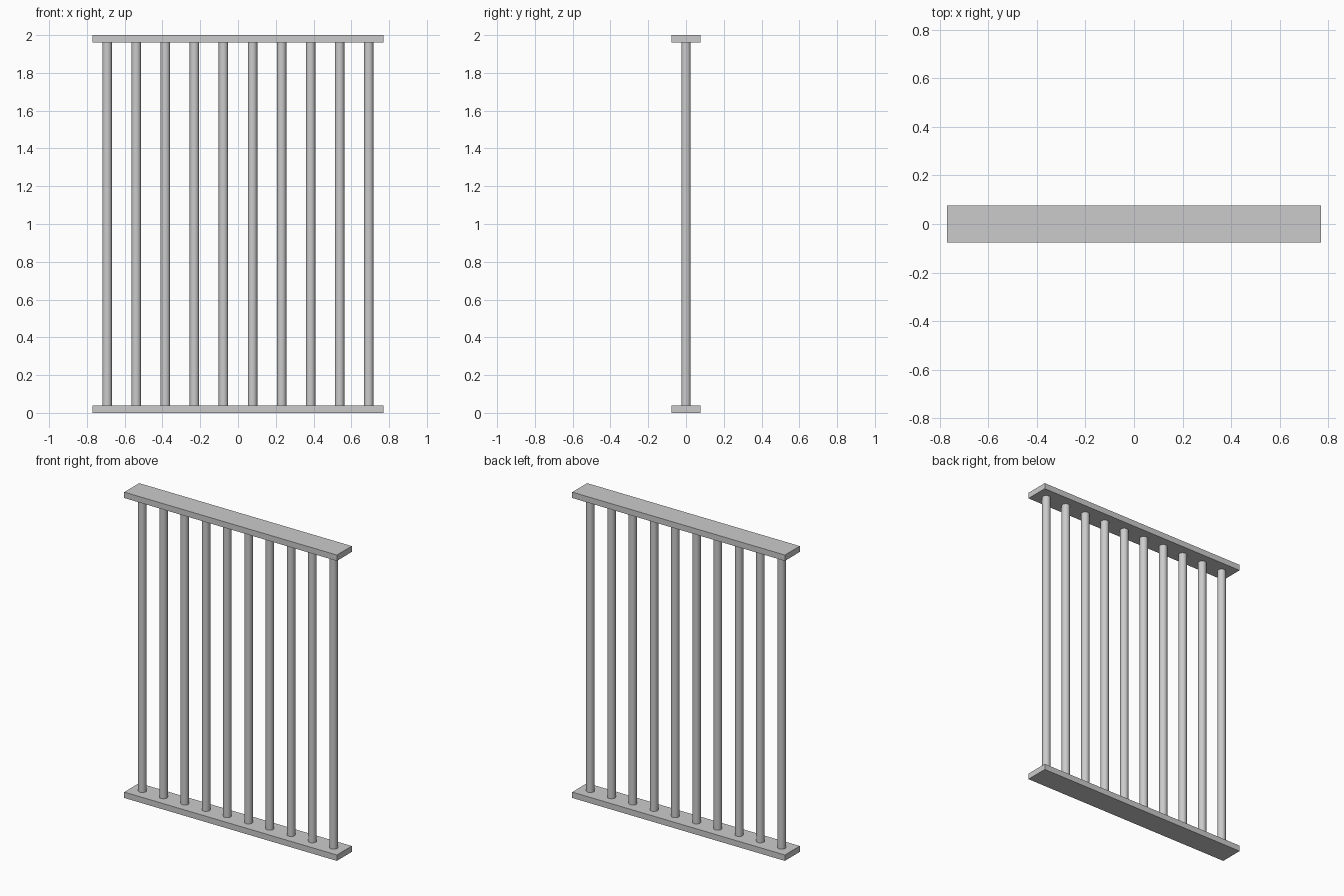
import bpy

if "Cube" in bpy.data.objects:
    bpy.data.objects.remove(bpy.data.objects["Cube"])

U = 2 / 52             # plate thickness; everything else is a multiple of it
LENGTH, DEPTH, HEIGHT = 40 * U, 4 * U, 2.0
BAR_COUNT, BAR_RADIUS = 10, 0.025


def plate(name, z):
    bpy.ops.mesh.primitive_cube_add(size=1, location=(0, 0, z))
    ob = bpy.context.object
    ob.name = name
    ob.scale = (LENGTH, DEPTH, U)
    bpy.ops.object.transform_apply(location=False, rotation=False, scale=True)


def bar(name, x):
    bpy.ops.mesh.primitive_cylinder_add(
        vertices=24, radius=BAR_RADIUS, depth=HEIGHT - 2 * U,
        location=(x, 0, HEIGHT / 2))
    bpy.context.object.name = name
    bpy.ops.object.shade_smooth_by_angle()


# Flat rails at floor and top
plate("bottom_rail", U / 2)
plate("top_rail", HEIGHT - U / 2)

# Evenly spaced round bars
for i in range(BAR_COUNT):
    bar(f"bar_{i + 1}", (i - (BAR_COUNT - 1) / 2) * 4 * U)
